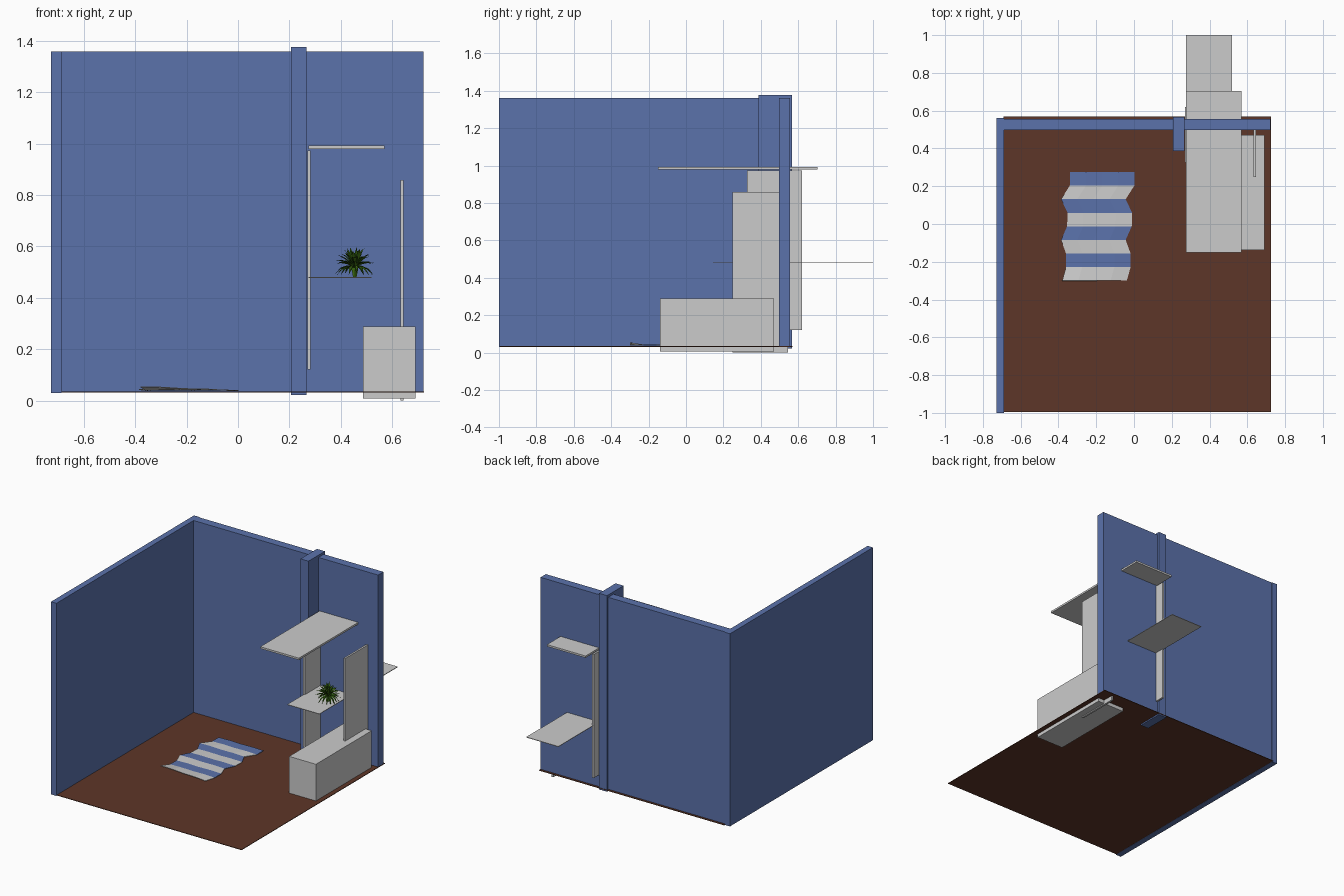
import bpy, bmesh, math, random
from mathutils import Vector

if "Cube" in bpy.data.objects:
    bpy.data.objects.remove(bpy.data.objects["Cube"])

random.seed(4)


def material(name, rgb):
    m = bpy.data.materials.new(name)
    m.diffuse_color = (*rgb, 1)
    m.use_nodes = True
    m.node_tree.nodes["Principled BSDF"].inputs["Base Color"].default_value = m.diffuse_color
    return m


blue = material("wall_blue", (0.104, 0.168, 0.406))
brown = material("floor_brown", (0.11, 0.037, 0.021))
green = material("leaf_green", (0.055, 0.18, 0.007))
dark_green = material("leaf_dark_green", (0.02, 0.08, 0.005))
grey = material("rug_grey", (0.8, 0.8, 0.8))


def add_object(name, bm, mats=()):
    mesh = bpy.data.meshes.new(name)
    bm.to_mesh(mesh)
    bm.free()
    ob = bpy.data.objects.new(name, mesh)
    bpy.context.collection.objects.link(ob)
    for m in mats:
        mesh.materials.append(m)
    return ob


def box(name, x, y, z, mat=None):
    bm = bmesh.new()
    bmesh.ops.create_cube(bm, size=1)
    for v in bm.verts:
        v.co = [(r[0] + r[1]) / 2 + c * (r[1] - r[0])
                for r, c in zip((x, y, z), v.co)]
    return add_object(name, bm, [mat] if mat else [])


# Room shell
box("left_wall", (-0.728, -0.687), (-1.0, 0.56), (0.03, 1.36), blue)
box("back_wall", (-0.687, 0.722), (0.497, 0.555), (0.035, 1.36), blue)
box("column", (0.206, 0.267), (0.387, 0.567), (0.022, 1.376), blue)
box("floor", (-0.69, 0.724), (-0.995, 0.57), (0.031, 0.035), brown)

# Shelving and bench
box("upper_shelf", (0.275, 0.57), (-0.15, 0.703), (0.98, 0.993))
box("lower_shelf", (0.275, 0.52), (0.145, 1.0), (0.478, 0.482))
box("shelf_side_panel", (0.27, 0.283), (0.325, 0.62), (0.12, 0.973))
box("bench", (0.487, 0.692), (-0.138, 0.47), (0.007, 0.288))
box("divider_panel", (0.632, 0.645), (0.248, 0.545), (0.0, 0.858))

# Striped rug: rows run back to front, every stripe a separate colour
left = [-0.34, -0.34, -0.386, -0.352, -0.354, -0.386, -0.36, -0.36, -0.38]
lift = [0, 0, 0.003, 0, 0, 0.003, 0, 0.001, 0.014]
bm = bmesh.new()
rows = []
for i, x0 in enumerate(left):
    y = 0.275 - i * 0.0719
    rows.append([bm.verts.new((x0 + 0.342 * j / 4, y,
                               0.041 + lift[i] * (1 - j / 4)
                               + 0.002 * (j % 2)))
                 for j in range(5)])
for i in range(8):
    for j in range(4):
        f = bm.faces.new((rows[i][j], rows[i + 1][j],
                          rows[i + 1][j + 1], rows[i][j + 1]))
        f.material_index = i % 2
rug = add_object("striped_rug", bm, [blue, grey])
mod = rug.modifiers.new("thickness", "SOLIDIFY")
mod.thickness = 0.003

# Plant: rings of arching pointed leaves
bm = bmesh.new()
base = Vector((0.455, 0.335, 0.515))
for count, reach, rise, droop in ((16, 0.083, 0.065, 0.085),
                                  (16, 0.08, 0.085, 0.055),
                                  (14, 0.066, 0.105, 0.045),
                                  (10, 0.042, 0.112, 0.03),
                                  (5, 0.015, 0.1, 0.015)):
    for k in range(count):
        a = math.tau * (k + random.uniform(-0.3, 0.3)) / count
        out = Vector((math.cos(a), math.sin(a), 0))
        side = Vector((-math.sin(a), math.cos(a), 0))
        r = reach * random.uniform(0.85, 1.03)
        h = rise * random.uniform(0.85, 1.0)
        prev = None
        for t, w in ((0, 0.003), (0.35, 0.007), (0.7, 0.0065), (1, 0)):
            c = base + out * (r * t) + Vector((0, 0, h * t - droop * t * t))
            if w:
                cur = [bm.verts.new(c + side * w),
                       bm.verts.new(c - Vector((0, 0, w * 0.5))),
                       bm.verts.new(c - side * w)]
            else:
                tip = bm.verts.new(c)
                cur = [tip, tip, tip]
            if prev:
                for s in range(2):
                    quad = [prev[s], cur[s], cur[s + 1], prev[s + 1]]
                    f = bm.faces.new(list(dict.fromkeys(quad)))
                    f.material_index = (k + s) % 2
            prev = cur

# Short stem tapering down to the shelf
ret = bmesh.ops.create_cone(bm, cap_ends=True, segments=6, radius1=0.008,
                            radius2=0.016, depth=0.036)
for v in ret["verts"]:
    v.co += Vector((base.x, base.y, 0.5))
add_object("potted_leaves", bm, [green, dark_green])
